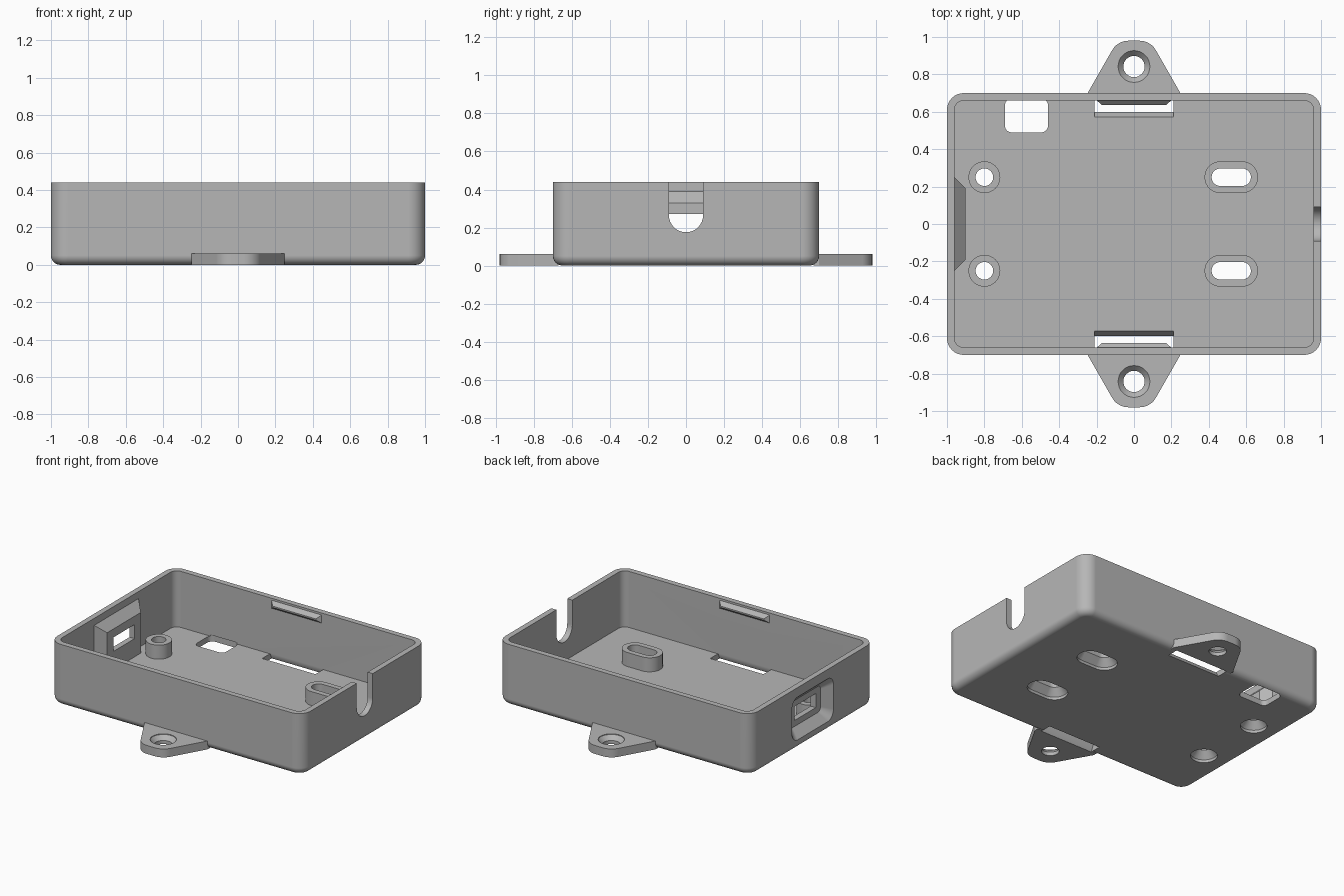
import bpy, bmesh
from math import cos, sin, pi, radians

cube = bpy.data.objects.get("Cube")
if cube:
    bpy.data.objects.remove(cube, do_unlink=True)

grey = bpy.data.materials.new("plastic grey")
grey.use_nodes = True
colour = (0.47, 0.47, 0.47, 1)
grey.diffuse_color = colour
grey.node_tree.nodes["Principled BSDF"].inputs["Base Color"].default_value = colour


def rounded(cx, cy, hx, hy, r, n=8):
    """Rounded rectangle outline; also gives circles and stadiums."""
    pts = []
    for k, (sx, sy) in enumerate(((1, 1), (-1, 1), (-1, -1), (1, -1))):
        for i in range(n + 1):
            a = pi / 2 * (k + i / n)
            pts.append((cx + sx * (hx - r) + r * cos(a),
                        cy + sy * (hy - r) + r * sin(a)))
    return pts


def rect(u0, u1, v0, v1):
    return [(u0, v0), (u1, v0), (u1, v1), (u0, v1)]


def loft(name, rings, axis="Z"):
    """Closed solid through (outline, height) rings along an axis."""
    place = {"Z": lambda u, v, h: (u, v, h),
             "X": lambda u, v, h: (h, u, v),
             "Y": lambda u, v, h: (u, h, v)}[axis]
    bm = bmesh.new()
    loops = [[bm.verts.new(place(u, v, h)) for u, v in pts] for pts, h in rings]
    for a, b in zip(loops, loops[1:]):
        for i in range(len(a)):
            j = (i + 1) % len(a)
            bm.faces.new((a[i], a[j], b[j], b[i]))
    bm.faces.new(loops[0][::-1])
    bm.faces.new(loops[-1])
    bmesh.ops.remove_doubles(bm, verts=bm.verts, dist=1e-5)
    bmesh.ops.recalc_face_normals(bm, faces=bm.faces)
    mesh = bpy.data.meshes.new(name)
    bm.to_mesh(mesh)
    bm.free()
    mesh.materials.append(grey)
    obj = bpy.data.objects.new(name, mesh)
    bpy.context.collection.objects.link(obj)
    return obj


def combine(target, tool, operation):
    mod = target.modifiers.new("boolean", "BOOLEAN")
    mod.operation, mod.solver, mod.object = operation, "EXACT", tool
    bpy.context.view_layer.objects.active = target
    bpy.ops.object.modifier_apply(modifier=mod.name)
    bpy.data.objects.remove(tool, do_unlink=True)


# Tray shell with a rounded bottom edge
fillet = 0.05
rings = []
for i in range(7):
    a = pi / 2 * i / 6
    inset = fillet * (1 - sin(a))
    rings.append((rounded(0, 0, 1 - inset, 0.7 - inset, 0.09 - inset),
                  fillet * (1 - cos(a))))
rings.append((rounded(0, 0, 1, 0.7, 0.09), 0.44))
tray = loft("enclosure_tray", rings)
cavity = rounded(0, 0, 0.96, 0.66, 0.05)
combine(tray, loft("cavity", [(cavity, 0.04), (cavity, 0.6)]), "DIFFERENCE")

adds, cuts = [], []

# Screw bosses: round on one end, slotted on the other
for x, stretch in ((-0.8, 0), (0.52, 0.058)):
    for y in (-0.25, 0.25):
        def outline(r):
            return rounded(x, y, r + stretch, r, r)
        adds.append(loft("boss", [(outline(0.085), 0.02), (outline(0.085), 0.14)]))
        cuts.append(loft("boss_hole", [(outline(0.087), -0.01), (outline(0.087), 0.02),
                                       (outline(0.047), 0.07), (outline(0.047), 0.3)]))

# Port housing on the inside wall, recess outside and opening through
adds.append(loft("port_block", [(rect(-0.27, 0.27, 0.02, 0.41), -0.98),
                                (rect(-0.19, 0.19, 0.02, 0.33), -0.9)], "X"))
cuts.append(loft("port_recess", [(rounded(0, 0.22, 0.243, 0.163, 0.07), -1.01),
                                 (rounded(0, 0.22, 0.173, 0.093, 0.03), -0.94)], "X"))
opening = rect(-0.12, 0.12, 0.17, 0.27)
cuts.append(loft("port_opening", [(opening, -1.1), (opening, -0.8)], "X"))

# Cable notch in the opposite wall
notch = rounded(0, 0.5, 0.09, 0.325, 0.09)
cuts.append(loft("cable_notch", [(notch, 0.9), (notch, 1.1)], "X"))

# Rounded window through the floor
window = rounded(-0.575, 0.58, 0.115, 0.09, 0.035)
cuts.append(loft("floor_window", [(window, -0.05), (window, 0.05)]))

for s in (-1, 1):
    # Mounting ear with countersunk hole
    half = [(0.248, 0.67), (0.248, 0.7)]
    half += [(0.03 + 0.1 * cos(radians(a)), 0.88 + 0.1 * sin(radians(a)))
             for a in range(30, 91, 10)]
    ear = [(x, s * y) for x, y in half + [(-x, y) for x, y in reversed(half)]]
    adds.append(loft("mounting_ear", [(ear, 0), (ear, 0.06)]))

    def ring(r):
        return rounded(0, s * 0.842, r, r, r)
    cuts.append(loft("ear_hole", [(ring(0.057), -0.02), (ring(0.057), 0.025),
                                  (ring(0.085), 0.055), (ring(0.085), 0.1)]))

    # Snap ridge near the rim
    adds.append(loft("snap_ridge", [(rect(-0.21, 0.21, 0.36, 0.436), s * 0.67),
                                    (rect(-0.17, 0.17, 0.39, 0.4), s * 0.635)], "Y"))

    # Slanted slot through the floor beside the wall
    cuts.append(loft("floor_slot", [(rect(-0.21, 0.21, s * 0.605, s * 0.685), -0.01),
                                    (rect(-0.21, 0.21, s * 0.57, s * 0.66), 0.045)]))

for part in adds:
    combine(tray, part, "UNION")
for cutter in cuts:
    combine(tray, cutter, "DIFFERENCE")

# Smooth the rounded surfaces, keep edges crisp
bpy.ops.object.select_all(action="DESELECT")
tray.select_set(True)
bpy.context.view_layer.objects.active = tray
bpy.ops.object.shade_smooth_by_angle(angle=radians(28))
weighted = tray.modifiers.new("weighted normals", "WEIGHTED_NORMAL")
weighted.keep_sharp = True
